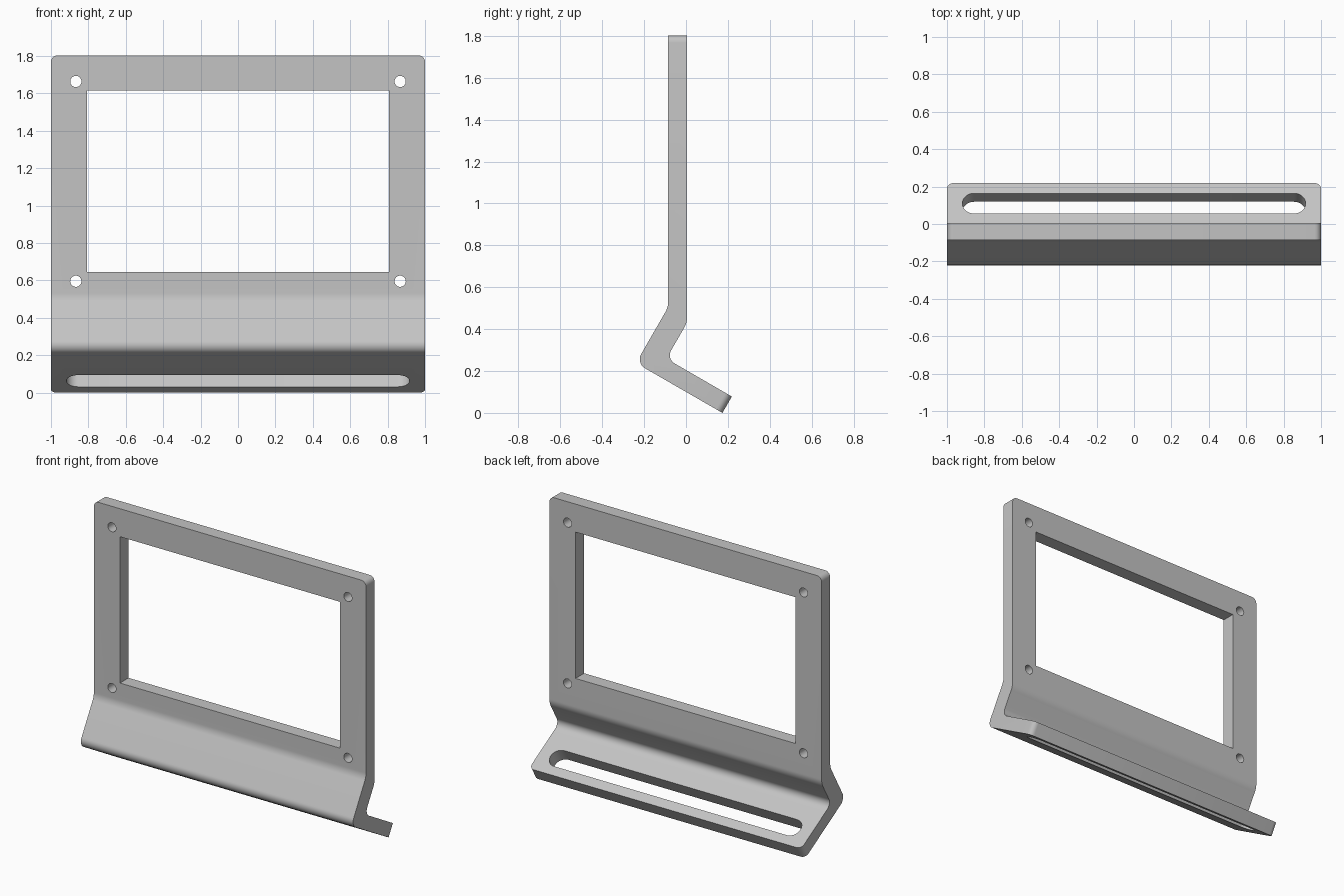
import bpy, bmesh, math
from mathutils import Vector, Matrix

cube = bpy.data.objects.get("Cube")
if cube:
    bpy.data.objects.remove(cube, do_unlink=True)

grey = bpy.data.materials.new("light_grey")
grey.use_nodes = True
colour = (0.55, 0.55, 0.55, 1)
grey.diffuse_color = colour
grey.node_tree.nodes["Principled BSDF"].inputs["Base Color"].default_value = colour


def fillet(points, segments=8):
    """Round each (y, z, radius) corner of a closed outline with an arc."""
    out = []
    for i, (y, z, r) in enumerate(points):
        p = Vector((y, z))
        if r == 0:
            out.append(p)
            continue
        a = (Vector(points[i - 1][:2]) - p).normalized()
        b = (Vector(points[(i + 1) % len(points)][:2]) - p).normalized()
        half = a.angle(b) / 2
        centre = p + (a + b).normalized() * (r / math.sin(half))
        start = p + a * (r / math.tan(half)) - centre
        end = p + b * (r / math.tan(half)) - centre
        sweep = start.angle(end)
        for k in range(segments + 1):
            t = k / segments
            out.append(centre + (start * math.sin((1 - t) * sweep)
                                 + end * math.sin(t * sweep)) / math.sin(sweep))
    return out


def prism(name, outline, depth, matrix=Matrix()):
    """Extrude a flat outline by depth, centred on its local z."""
    bm = bmesh.new()
    face = bm.faces.new([bm.verts.new((p[0], p[1], -depth / 2)) for p in outline])
    new = bmesh.ops.extrude_face_region(bm, geom=[face])["geom"]
    bmesh.ops.translate(bm, vec=(0, 0, depth),
                        verts=[v for v in new if isinstance(v, bmesh.types.BMVert)])
    bm.transform(matrix)
    bmesh.ops.recalc_face_normals(bm, faces=bm.faces)
    mesh = bpy.data.meshes.new(name)
    bm.to_mesh(mesh)
    bm.free()
    mesh.materials.append(grey)
    obj = bpy.data.objects.new(name, mesh)
    bpy.context.collection.objects.link(obj)
    return obj


def stadium(length, radius, n=20):
    """Slot outline with round ends; a circle when length is zero."""
    pts = []
    for side in (1, -1):
        for k in range(n + (length > 0)):
            a = math.pi * (k / n - 0.5)
            pts.append((side * (length / 2 + radius * math.cos(a)),
                        side * radius * math.sin(a)))
    return pts


# Bent sheet: upright plate, sloping apron and foot
profile = fillet([
    (-0.085, 1.803, 0), (-0.085, 0.505, 0.1), (-0.239, 0.238, 0.05),
    (0.174, 0, 0), (0.219, 0.078, 0), (-0.094, 0.259, 0.045),
    (0.005, 0.43, 0.1), (0.005, 1.803, 0)])
to_x = Matrix(((0, 0, 1, 0), (1, 0, 0, 0), (0, 1, 0, 0), (0, 0, 0, 1)))
bracket = prism("bracket", profile, 2, to_x)

# Rounded corners at the plate top and the foot end
bm = bmesh.new()
bm.from_mesh(bracket.data)
corners = []
for e in bm.edges:
    a, b = (v.co for v in e.verts)
    if a.x * b.x > 0 and (min(a.z, b.z) > 1.7 or min(a.y, b.y) > 0.15):
        corners.append(e)
bmesh.ops.bevel(bm, geom=corners, offset=0.035, segments=6, profile=0.5, affect='EDGES')
bm.to_mesh(bracket.data)
bm.free()

# Cutters: window, four screw holes, long slot square to the foot
upright = Matrix.Rotation(math.pi / 2, 4, 'X')
window = [(-0.808, 0.645), (0.808, 0.645), (0.808, 1.617), (-0.808, 1.617)]
cutters = [prism("window_cutter", window, 0.5, upright)]
for x in (-0.867, 0.867):
    for z in (0.596, 1.664):
        cutters.append(prism("screw_hole_cutter", stadium(0, 0.03, 16), 0.5,
                             Matrix.Translation((x, 0, z)) @ upright))
tilt = Matrix.Rotation(-math.pi / 6, 4, 'X')
cutters.append(prism("slot_cutter", stadium(1.71, 0.0625), 0.25,
                     Matrix.Translation((0, 0.088, 0.103)) @ tilt))

bpy.ops.object.select_all(action='DESELECT')
bpy.context.view_layer.objects.active = bracket
bracket.select_set(True)
for c in cutters:
    c.hide_render = True
    mod = bracket.modifiers.new("cut", 'BOOLEAN')
    mod.operation = 'DIFFERENCE'
    mod.solver = 'EXACT'
    mod.object = c
    bpy.ops.object.modifier_apply(modifier=mod.name)
    bpy.data.objects.remove(c, do_unlink=True)

bpy.ops.object.shade_smooth_by_angle(angle=math.radians(30))
